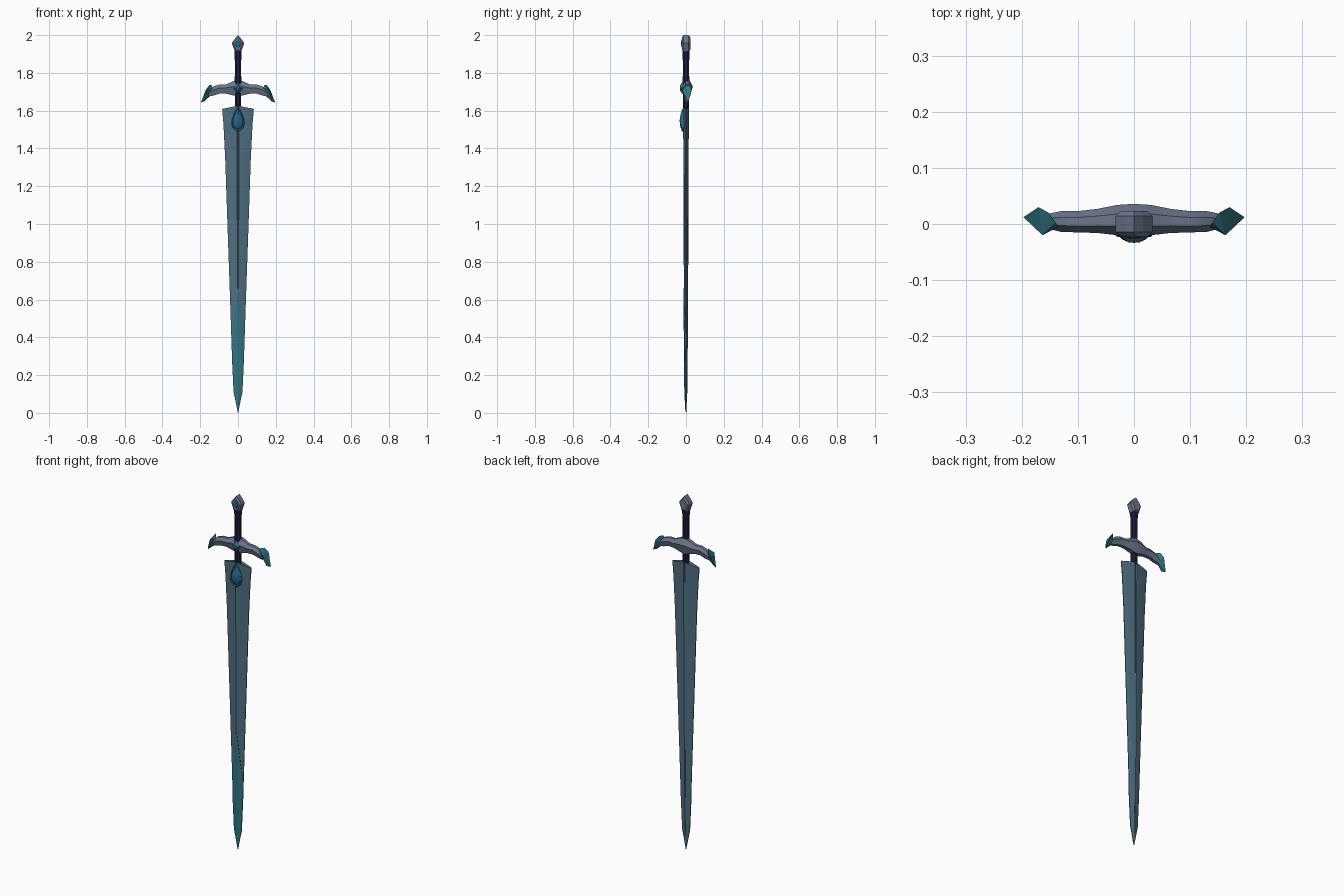
import bpy, bmesh, math

if "Cube" in bpy.data.objects:
    bpy.data.objects.remove(bpy.data.objects["Cube"])


def material(name, rgb):
    m = bpy.data.materials.new(name)
    m.diffuse_color = (*rgb, 1)
    m.use_nodes = True
    m.node_tree.nodes["Principled BSDF"].inputs["Base Color"].default_value = m.diffuse_color
    return m


STEEL = material("steel", (0.08, 0.16, 0.22))
TEAL = material("teal", (0.03, 0.18, 0.22))
METAL = material("guard_metal", (0.15, 0.18, 0.26))
NAVY = material("navy", (0.012, 0.012, 0.06))
GEM = material("gem", (0.02, 0.13, 0.24))


def finish(name, bm, mat, smooth=None):
    bmesh.ops.remove_doubles(bm, verts=bm.verts, dist=1e-5)
    bmesh.ops.recalc_face_normals(bm, faces=bm.faces)
    me = bpy.data.meshes.new(name)
    bm.to_mesh(me)
    bm.free()
    me.materials.append(mat)
    ob = bpy.data.objects.new(name, me)
    bpy.context.collection.objects.link(ob)
    if smooth:
        bpy.ops.object.select_all(action='DESELECT')
        ob.select_set(True)
        bpy.context.view_layer.objects.active = ob
        bpy.ops.object.shade_smooth_by_angle(angle=math.radians(smooth))
    return ob


def loft(name, rings, mat, smooth=None):
    """Skin a list of equal-length point rings and cap both ends."""
    bm = bmesh.new()
    rows = [[bm.verts.new(p) for p in r] for r in rings]
    n = len(rows[0])
    for a, b in zip(rows, rows[1:]):
        for i in range(n):
            j = (i + 1) % n
            bm.faces.new((a[i], a[j], b[j], b[i]))
    bm.faces.new(rows[0])
    bm.faces.new(rows[-1])
    return finish(name, bm, mat, smooth)


def hull(name, pts, mat):
    bm = bmesh.new()
    for p in pts:
        bm.verts.new(p)
    bmesh.ops.convex_hull(bm, input=bm.verts)
    return finish(name, bm, mat)


# Blade: grooved section tapering to the point (z, half width, half thickness)
BLADE = [(0.0, 0.001, 0.001), (0.11, 0.023, 0.007), (0.30, 0.032, 0.009),
         (0.60, 0.042, 0.011), (1.00, 0.056, 0.013), (1.35, 0.068, 0.014),
         (1.53, 0.077, 0.015), (1.62, 0.084, 0.016)]
SECTION = [(1, 0.15), (0.75, 0.55), (0.07, 1), (0, 0.75), (-0.07, 1), (-0.75, 0.55), (-1, 0.15)]


def blade_ring(z, w, t):
    slope = 0.2 if z > 1.6 else 0
    front = [(w * u, -t * v, z + 0.03 * slope - slope * abs(w * u)) for u, v in SECTION]
    return front + [(x, -y, zz) for x, y, zz in reversed(front)]


loft("blade", [blade_ring(*s) for s in BLADE], STEEL, 20)


# Teal overlay on the front of the blade tip
def overlay_ring(z, wi):
    for (z0, w0, t0), (z1, w1, t1) in zip(BLADE, BLADE[1:]):
        if z0 <= z <= z1:
            f = (z - z0) / (z1 - z0)
            w, t = w0 + f * (w1 - w0), t0 + f * (t1 - t0)
    ring = []
    for u in (1, 0.75, 0, -0.75, -1):
        a = min(abs(u * wi) / w, 1)
        v = 1 - 0.6 * a if a < 0.75 else 0.55 - 1.6 * (a - 0.75)
        ring.append((u * wi, -t * v - 0.002, z))
    return ring + [(-wi, 0.001, z), (wi, 0.001, z)]


loft("tip_overlay", [overlay_ring(*s) for s in
     [(0.004, 0.001), (0.11, 0.0235), (0.30, 0.0325), (0.40, 0.033),
      (0.52, 0.018), (0.66, 0.001)]], TEAL, 20)


# Grip and blade socket: octagonal column with slight swells
def octagon(z, r):
    return [(r * math.cos(math.pi * (i + 0.5) / 4), r * math.sin(math.pi * (i + 0.5) / 4), z)
            for i in range(8)]


loft("grip", [octagon(z, r) for z, r in
     [(1.60, 0.012), (1.63, 0.018), (1.68, 0.018), (1.76, 0.019), (1.84, 0.0175),
      (1.90, 0.020), (1.925, 0.020)]], NAVY, 30)

# Guard: lofted arms drooping to each side (x, top z, bottom z, front y, back y)
ARM = [(0, 1.762, 1.675, -0.022, 0.036), (0.03, 1.754, 1.682, -0.020, 0.034),
       (0.065, 1.738, 1.690, -0.016, 0.027), (0.10, 1.738, 1.690, -0.015, 0.023),
       (0.13, 1.728, 1.680, -0.014, 0.023), (0.155, 1.705, 1.675, -0.008, 0.018)]


def guard_ring(x, top, bot, f, b):
    zm, h, d = (top + bot) / 2, top - bot, b - f
    return [(x, f, zm + 0.12 * h), (x, f + 0.3 * d, top), (x, b - 0.3 * d, top),
            (x, b, zm + 0.12 * h), (x, b - 0.25 * d, bot), (x, f + 0.25 * d, bot)]


sections = [(-s[0], *s[1:]) for s in reversed(ARM[1:])] + ARM
loft("guard", [guard_ring(*s) for s in sections], METAL, 25)

# Faceted teal tips on the guard
TIP = [(0.197, 0.012, 1.643), (0.163, -0.020, 1.710), (0.135, -0.005, 1.720),
       (0.170, 0.030, 1.712), (0.145, 0.010, 1.680), (0.152, 0.020, 1.735),
       (0.140, 0.002, 1.735), (0.180, -0.004, 1.648)]
for side, label in ((1, "right"), (-1, "left")):
    hull("guard_tip_" + label, [(side * x, y, z) for x, y, z in TIP], TEAL)

# Diamond stone in the middle of the guard
hull("guard_stone", [(0.025, -0.018, 1.72), (-0.025, -0.018, 1.72), (0, -0.016, 1.754),
     (0, -0.016, 1.686), (0.010, -0.033, 1.72), (-0.010, -0.033, 1.72),
     (0, -0.033, 1.733), (0, -0.033, 1.707), (0, 0, 1.72)], TEAL)


# Teardrop stone and its rim, flatter towards the point at the top
def drop_ring(scale, y, n=20):
    ring = []
    for i in range(n):
        a = 2 * math.pi * i / n
        x = 0.046 * math.sin(a) * abs(math.sin(a / 2)) ** 1.2
        depth = 0.82 - 0.18 * math.cos(a) * scale
        ring.append((x * scale, y * depth, 1.555 + (0.07 * math.cos(a) + 0.004) * scale))
    return ring


loft("drop_rim", [drop_ring(s, y) for s, y in
     [(1.0, -0.005), (1.0, -0.021), (0.92, -0.025), (0.82, -0.021)]], TEAL, 40)
loft("drop_stone", [drop_ring(s, y) for s, y in
     [(0.84, -0.012), (0.82, -0.023), (0.68, -0.030), (0.42, -0.036), (0.1, -0.040)]],
     GEM, 50)

# Pommel: faceted diamond block with a dark stone on the front
POMMEL = [(0, 2.0), (0.016, 1.982), (0.033, 1.958), (0.017, 1.912),
          (-0.017, 1.912), (-0.033, 1.958), (-0.016, 1.982)]


def pommel_ring(s, y):
    return [(x * s, y, 1.955 + (z - 1.955) * s) for x, z in POMMEL]


loft("pommel", [pommel_ring(s, y) for s, y in
     [(0.72, -0.022), (1, -0.014), (1, 0.014), (0.72, 0.023)]], METAL)
loft("pommel_stone", [pommel_ring(s, y) for s, y in
     [(0.5, -0.020), (0.45, -0.024), (0.2, -0.026)]], GEM)
